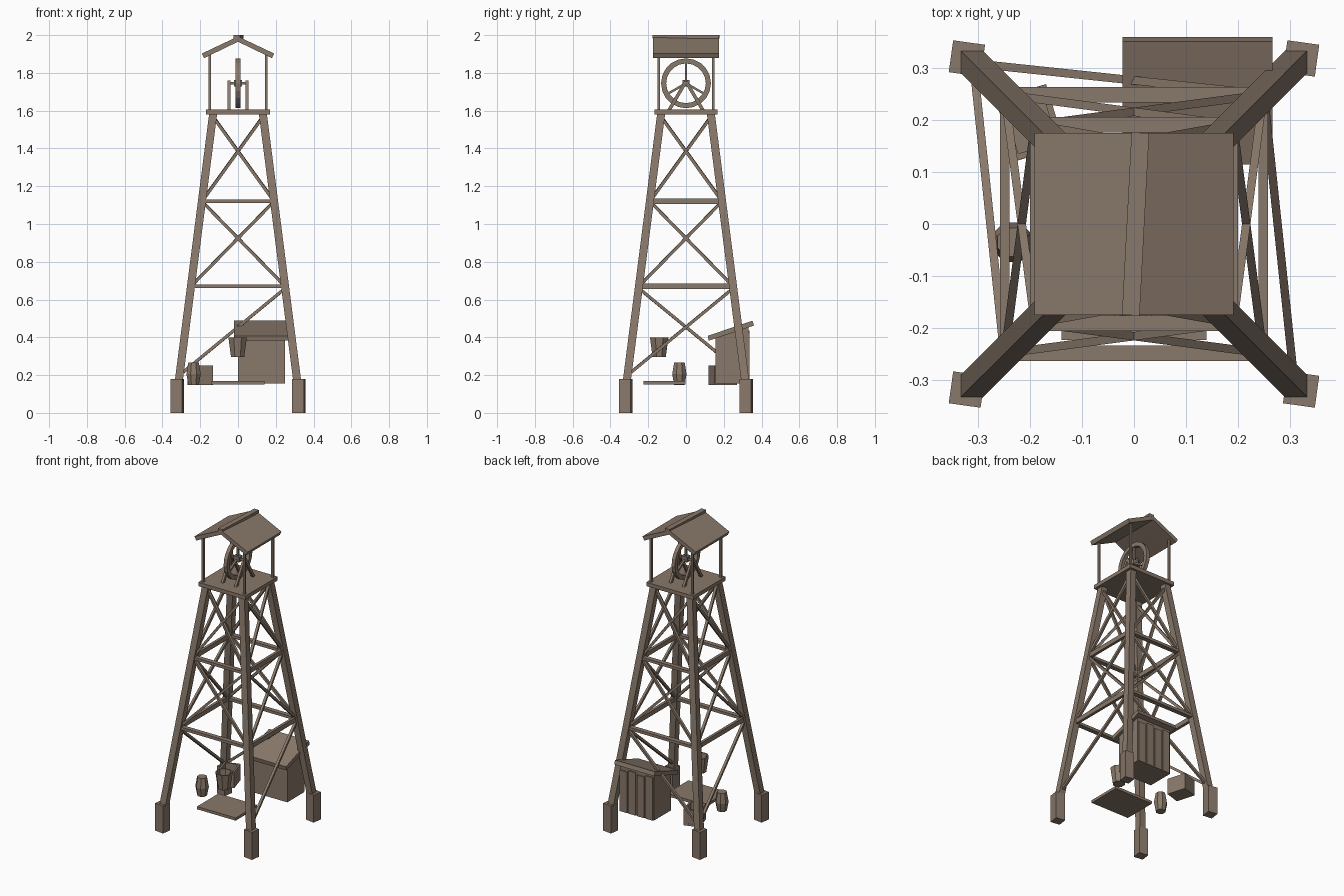
import bpy, bmesh, math
from mathutils import Vector, Matrix

if "Cube" in bpy.data.objects:
    bpy.data.objects.remove(bpy.data.objects["Cube"])

wood = bpy.data.materials.new("weathered_brown_wood")
wood.use_nodes = True
COLOR = (0.25, 0.19, 0.145, 1)
wood.diffuse_color = COLOR
wood.node_tree.nodes["Principled BSDF"].inputs["Base Color"].default_value = COLOR


def finish(name, bm):
    bmesh.ops.recalc_face_normals(bm, faces=bm.faces)
    mesh = bpy.data.meshes.new(name)
    bm.to_mesh(mesh)
    bm.free()
    mesh.materials.append(wood)
    obj = bpy.data.objects.new(name, mesh)
    bpy.context.collection.objects.link(obj)
    return obj


def box(name, center, size, rot=None):
    bm = bmesh.new()
    turn = rot if rot else Matrix.Identity(4)
    bmesh.ops.create_cube(bm, size=1, matrix=Matrix.Translation(center) @ turn @ Matrix.Diagonal((*size, 1)))
    return finish(name, bm)


def beam(name, a, b, width, depth):
    """Straight timber between two points."""
    a, b = Vector(a), Vector(b)
    d = b - a
    return box(name, (a + b) / 2, (width, depth, d.length), d.to_track_quat('Z', 'Y').to_matrix().to_4x4())


def loft(name, rings):
    """Skin a closed solid through rings of points."""
    bm = bmesh.new()
    loops = [[bm.verts.new(p) for p in ring] for ring in rings]
    n = len(loops[0])
    for lo, hi in zip(loops, loops[1:]):
        for i in range(n):
            bm.faces.new((lo[i], lo[(i + 1) % n], hi[(i + 1) % n], hi[i]))
    bm.faces.new(loops[0])
    bm.faces.new(loops[-1])
    return finish(name, bm)


def ring(center, radius, sides):
    return [(center[0] + radius * math.cos(math.tau * (i + .5) / sides),
             center[1] + radius * math.sin(math.tau * (i + .5) / sides), center[2]) for i in range(sides)]


def leg_at(z):
    """Distance of a leg centre from the tower axis at a height."""
    return 0.312 - 0.18 * (z - 0.18) / 1.4


# Footings and tapering legs
corners = [(-1, -1), (1, -1), (1, 1), (-1, 1)]
for sx, sy in corners:
    box("footing", (sx * .322, sy * .319, .09), (.062, .062, .18), Matrix.Rotation(math.radians(-8), 4, 'Z'))
    loft("leg", [ring((sx * leg_at(z), sy * leg_at(z), z), .03, 4) for z in (.15, 1.58)])

# Horizontal rails and cross braces on each side
for i, (a, b) in enumerate(zip(corners, corners[1:] + corners[:1])):
    def point(c, z):
        return (c[0] * leg_at(z), c[1] * leg_at(z), z)
    for z in (.67, 1.12):
        beam("rail", point(a, z), point(b, z), .018 if i % 2 else .03, .03 if i % 2 else .018)
    for low, high in ((.67, 1.12), (1.12, 1.57)):
        beam("brace", point(a, low), point(b, high), .016, .016)
        beam("brace", point(b, low), point(a, high), .016, .016)
    if i == 2:
        beam("lower_brace", point(b, .2), point(a, .66), .016, .016)
    elif i in (1, 3):
        beam("lower_brace", point(a, .2), point(b, .66), .016, .016)

# Platform, roof posts and gabled roof
box("platform", (0, 0, 1.593), (.34, .335, .025))
for sx, sy in corners:
    box("roof_post", (sx * .15, sy * .145, 1.745), (.013, .013, .31))
for s in (-1, 1):
    profile = [(0, 1.993), (s * .192, 1.902), (s * .18, 1.878), (0, 1.965)]
    loft("roof_panel", [[(x, y, z) for x, z in profile] for y in (-.175, .175)])
box("ridge_cap", (.003, 0, 1.991), (.034, .352, .018), Matrix.Rotation(math.radians(-3), 4, 'Z'))

# Hoist wheel, spokes, axle and trestles
bm = bmesh.new()
SIDES = 20
section = [(-.012, .105), (.012, .105), (.012, .132), (-.012, .132)]
rim = [[bm.verts.new((x, r * math.sin(math.tau * i / SIDES), 1.745 + r * math.cos(math.tau * i / SIDES)))
        for x, r in section] for i in range(SIDES)]
for i in range(SIDES):
    p, q = rim[i], rim[(i + 1) % SIDES]
    for j in range(4):
        k = (j + 1) % 4
        bm.faces.new((p[j], p[k], q[k], q[j]))
finish("wheel_rim", bm)
hub = (0, 0, 1.745)
for i in range(3):
    a = math.tau * i / 3
    beam("wheel_spoke", hub, (0, .11 * math.sin(a), 1.745 + .11 * math.cos(a)), .012, .012)
beam("wheel_hub", (-.02, 0, 1.745), (.02, 0, 1.745), .035, .035)
beam("wheel_axle", (-.055, 0, 1.745), (.055, 0, 1.745), .014, .014)
for x in (-.048, .048):
    for s in (-1, 1):
        beam("trestle_leg", (x, 0, 1.755), (x, s * .09, 1.602), .015, .018)

# Lean-to shed with sloping roof and vertical boards
walls = [(.155, .155), (.33, .155), (.33, .455), (.155, .40)]
loft("shed_walls", [[(x, y, z) for y, z in walls] for x in (0, .248)])
roof = [(.12, .382), (.36, .462), (.352, .488), (.115, .408)]
loft("shed_roof", [[(x, y, z) for y, z in roof] for x in (-.022, .267)])
for i in range(4):
    drop = .012 * (i % 2)
    box("shed_board", (.032 + i * .062, .333, .295 - drop / 2), (.052, .008, .28 - drop))

# Trapdoor panel, crate, barrel and bucket
box("floor_panel", (0, -.113, .16), (.28, .222, .018))
spin = Matrix.Rotation(math.radians(17), 4, 'Z')
place = Matrix.Translation((-.2, .195, .147)) @ spin
box("crate_floor", place @ Vector((0, 0, .007)), (.1, .125, .014), spin)
for s in (-1, 1):
    box("crate_side", place @ Vector((s * .045, 0, .052)), (.012, .125, .104), spin)
    box("crate_end", place @ Vector((0, s * .056, .052)), (.1, .012, .104), spin)
loft("barrel", [ring((-.235, -.035, z), r, 8) for z, r in ((.147, .03), (.205, .041), (.268, .03))])
loft("bucket", [ring((-.002, -.142, z), r, 8)
                for z, r in ((.297, .038), (.4, .053), (.4, .045), (.312, .033))])
